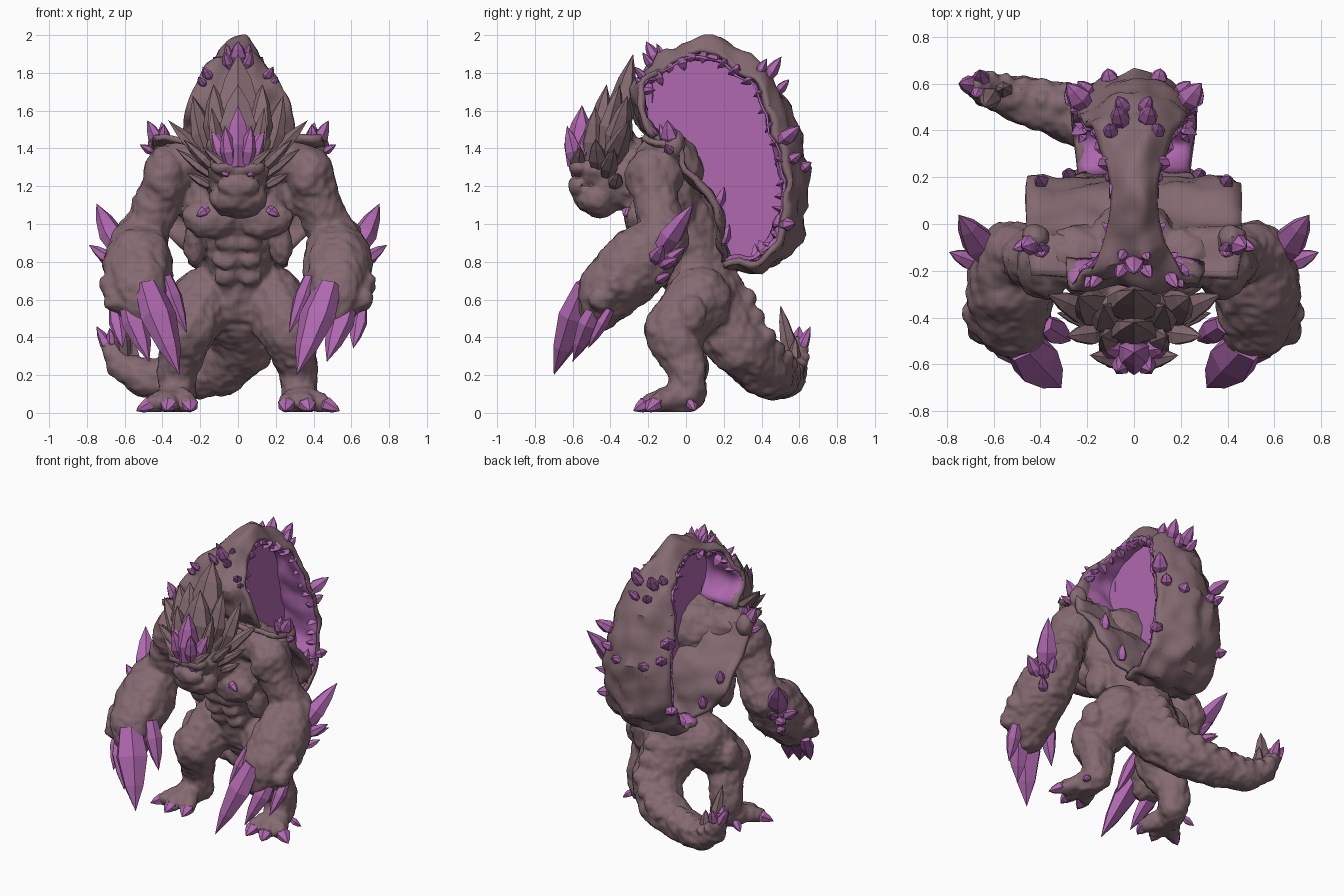
import bpy, bmesh, random
from mathutils import Vector, Matrix, noise

random.seed(4)
old = bpy.data.objects.get("Cube")
if old:
    bpy.data.objects.remove(old)


def material(name, rgb):
    m = bpy.data.materials.new(name)
    m.use_nodes = True
    m.diffuse_color = (*rgb, 1)
    m.node_tree.nodes["Principled BSDF"].inputs["Base Color"].default_value = (*rgb, 1)
    return m


HIDE = material("dusky brown hide", (.232, .145, .165))
CRYSTAL = material("violet crystal", (.43, .14, .43))


def finish(bm, name, mat):
    mesh = bpy.data.meshes.new(name)
    bm.to_mesh(mesh)
    bm.free()
    ob = bpy.data.objects.new(name, mesh)
    bpy.context.scene.collection.objects.link(ob)
    mesh.materials.append(mat)
    return ob


def shade(ob, angle):
    bpy.ops.object.select_all(action='DESELECT')
    ob.select_set(True)
    bpy.context.view_layer.objects.active = ob
    bpy.ops.object.shade_smooth_by_angle(angle=angle)


def sides(x):
    return (1, -1) if x else (1,)


def blob(bm, centre, size, mirror=True):
    for s in sides(centre[0] if mirror else 0):
        place = Matrix.Translation((centre[0] * s, centre[1], centre[2]))
        bmesh.ops.create_icosphere(bm, subdivisions=2, radius=1,
                                   matrix=place @ Matrix.Diagonal((*size, 1)))


def chain(bm, points, mirror=True, steps=5):
    for a, b in zip(points, points[1:]):
        for i in range(steps + 1):
            p = Vector(a).lerp(Vector(b), i / steps)
            blob(bm, p[:3], (p[3],) * 3, mirror)


def spike(bm, base, tip, width, flat=.8, count=6, mirror=True):
    for s in sides(tip[0] if mirror else 0):
        a, b = (Vector((p[0] * s, p[1], p[2])) for p in (base, tip))
        place = Matrix.Translation(a) @ (b - a).to_track_quat('Z', 'Y').to_matrix().to_4x4()
        length = (b - a).length
        rings = []
        for h, r in ((0, .7), (.35, 1), (.7, .62)):
            geo = bmesh.ops.create_circle(bm, segments=count, radius=width * r, matrix=place
                                          @ Matrix.Translation((0, 0, h * length))
                                          @ Matrix.Diagonal((1, flat, 1, 1)))
            rings.append(geo["verts"])
        top = bm.verts.new(b)
        faces = [bm.faces.new(rings[0][::-1])]
        for i in range(count):
            j = (i + 1) % count
            for lo, hi in zip(rings, rings[1:]):
                faces.append(bm.faces.new((lo[i], lo[j], hi[j], hi[i])))
            faces.append(bm.faces.new((rings[-1][i], rings[-1][j], top)))
        bmesh.ops.recalc_face_normals(bm, faces=faces)


def spike_group(name, mat, rows, flat=.8, mirror=True):
    bm = bmesh.new()
    for base, tip, width in rows:
        spike(bm, base, tip, width, flat, mirror=mirror)
    return finish(bm, name, mat)


def spline(points, steps=5):
    p = [Vector(q) for q in points]
    p = [p[0] * 2 - p[1]] + p + [p[-1] * 2 - p[-2]]
    out = []
    for a, b, c, d in zip(p, p[1:], p[2:], p[3:]):
        for i in range(steps):
            t = i / steps
            out.append(b + (c - a) * (t / 2) + (a * 2 - b * 5 + c * 4 - d) * (t * t / 2)
                       + (b * 3 - a - c * 3 + d) * (t ** 3 / 2))
    return out + [p[-2]]


def inward(path, i):
    t = path[min(i + 1, len(path) - 1)] - path[max(i - 1, 0)]
    return Vector((0, t.y, -t.x)).normalized()


def on_sheet(path, i, u):
    """Point on a sheet of (y, z, half width, edge sag) stations."""
    p = path[i]
    return Vector((u * p.z, p.x, p.y)) + inward(path, i) * (p.w * u * u)


def ribbon(name, path, rough, thick, mat, cols=16):
    bm = bmesh.new()
    rows = []
    for i in range(len(path)):
        row = []
        for j in range(cols + 1):
            co = on_sheet(path, i, 2 * j / cols - 1)
            row.append(bm.verts.new(co + inward(path, i) * noise.noise(co * 9) * rough))
        rows.append(row)
    for a, b in zip(rows, rows[1:]):
        for j in range(cols):
            bm.faces.new((a[j], a[j + 1], b[j + 1], b[j]))
    ob = finish(bm, name, mat)
    solid = ob.modifiers.new("thickness", 'SOLIDIFY')
    solid.thickness, solid.offset = thick, -1
    shade(ob, .6)


# Body masses, later fused into one skin
bm = bmesh.new()
for c, size in (
        ((0, -.1, 1.12), (.33, .2, .25)), ((.14, -.24, 1.03), (.16, .09, .11)),
        ((.24, -.14, 1.33), (.2, .14, .14)), ((.38, -.17, 1.25), (.13, .16, .17)),
        ((.42, -.06, 1.42), (.06, .06, .08)), ((.38, .03, .52), (.05, .08, .1)),
        ((0, -.43, 1.29), (.17, .17, .13)), ((0, -.47, 1.13), (.16, .12, .1)),
        ((0, -.39, 1.42), (.18, .13, .16)), ((.07, -.56, 1.3), (.08, .06, .04)),
        ((0, -.56, 1.2), (.12, .06, .06)), ((.23, -.1, .9), (.06, .1, .13))):
    blob(bm, c, size)
for row in range(3):
    blob(bm, (.06, -.2 + row * .04, .9 - row * .09), (.07, .05, .05))
chain(bm, [(0, -.4, 1.22, .15), (0, -.12, 1.28, .22)])
chain(bm, [(0, -.03, .98, .22), (0, .06, .75, .2), (0, .12, .6, .21)])

# Arms
chain(bm, [(.39, -.17, 1.2, .13), (.47, -.13, 1, .125), (.52, -.12, .92, .14),
           (.53, -.26, .79, .195), (.52, -.41, .65, .17), (.5, -.46, .54, .11)])
for i in range(9):
    blob(bm, (.6 + random.uniform(-.06, .08), -.14 - i * .04, .92 - i * .04), (.07, .06, .07))

# Legs and toes
chain(bm, [(.18, .07, .6, .18), (.27, -.07, .43, .155), (.32, .01, .24, .11),
           (.32, .01, .1, .1), (.35, -.07, .07, .085)])
for x, y in ((.26, -.18), (.36, -.2), (.45, -.16)):
    chain(bm, [(.34, -.06, .08, .075), (x, y, .05, .052)])

# Tail with a ridge of scales
tail = [(0, .15, .54, .2), (.03, .29, .35, .165), (-.1, .41, .23, .15), (-.3, .48, .19, .125),
        (-.48, .53, .18, .105), (-.62, .57, .25, .08), (-.68, .59, .36, .05)]
chain(bm, tail, mirror=False)
for a, b in zip(tail, tail[1:]):
    for t in (.1, .6):
        p = Vector(a).lerp(Vector(b), t)
        r = p[3]
        for dx, dy, dz in ((.2, .7, .4), (.1, .2, .8)):
            blob(bm, (p[0] + dx * r, p[1] + dy * r, p[2] + dz * r), (r * .36,) * 3, False)

body = finish(bm, "body", HIDE)
skin = body.modifiers.new("fuse", 'REMESH')
skin.mode, skin.voxel_size = 'VOXEL', .014
soft = body.modifiers.new("soften", 'SMOOTH')
soft.factor, soft.iterations = .5, 4
bpy.context.view_layer.update()
fused = bpy.data.meshes.new_from_object(body.evaluated_get(bpy.context.evaluated_depsgraph_get()))
body.modifiers.clear()
body.data = fused
if not fused.materials:
    fused.materials.append(HIDE)
normals = [v.normal.copy() for v in fused.vertices]
for v, n in zip(fused.vertices, normals):
    v.co += n * (noise.noise(v.co * 11) * .014 + noise.noise(v.co * 27) * .007)
    v.co.z = max(v.co.z, .004)
shade(body, .7)

# Hollow shell arching over the back
arch = spline([(-.19, 1.45, .29, .01), (-.27, 1.6, .28, .01), (-.24, 1.78, .21, .02),
               (-.1, 1.92, .13, .05), (.1, 1.99, .1, .07), (.3, 1.92, .12, .08),
               (.48, 1.75, .19, .08), (.58, 1.52, .24, .1), (.65, 1.24, .26, .11),
               (.62, 1, .27, .1), (.52, .82, .27, .08), (.37, .73, .26, .06), (.2, .75, .24, .03)])
ribbon("back_shell", arch, .05, .03, HIDE)

# Crystal lining, level with the rim of the shell
lining = []
for i, p in enumerate(arch):
    q = on_sheet(arch, i, 0) + inward(arch, i) * (p.w + .025)
    lining.append(Vector((q.y, q.z, p.z * .96, 0)))
ribbon("hollow_lining", lining, .04, .01, CRYSTAL)

# Sloping back sheet that floors the hollow
slope = spline([(-.22, 1.47, .44, 0), (-.06, 1.41, .46, 0), (.03, 1.27, .46, 0),
                (.15, 1.15, .46, 0), (.19, 1.02, .44, 0), (.2, .9, .32, 0), (.23, .8, .18, 0)])
ribbon("back_sheet", slope, .04, .03, HIDE)

# Crystal wall on the centre line
bm = bmesh.new()
outline = [Vector((0, p.x, p.y)) for p in lining]
outline += [Vector((0, p.x - .02, p.y)) for p in reversed(slope)]
bm.faces.new([bm.verts.new(co) for co in outline])
bmesh.ops.triangulate(bm, faces=bm.faces[:])
wall = finish(bm, "hollow_centre_wall", CRYSTAL)
wall.modifiers.new("thickness", 'SOLIDIFY').thickness = .01

# Jagged crystals around the mouth of the hollow
bm = bmesh.new()
for i in range(8, len(arch) - 6, 2):
    n = inward(arch, i)
    base = on_sheet(arch, i, .86) + n * .025
    along = Vector((0, n.z, -n.y)) * random.uniform(-.04, .04)
    tip = base + n * random.uniform(.04, .09) + along - Vector((.02, 0, 0))
    spike(bm, base, tip, random.uniform(.03, .055), .6, 4)
for i in (3, 17, 25):
    base = on_sheet(slope, i, .85)
    spike(bm, base, base + Vector((.02, .03, .1)), .035, count=5)
finish(bm, "hollow_rim_crystals", CRYSTAL)

# Crystals rooted on the outside of the shell: station, side, length, lean, width
bm = bmesh.new()
for i, u, length, lean, w in (
        (13, 0, .09, 0, .045), (12, .25, .07, .03, .03), (14, .3, .06, .02, .025),
        (10, .7, .07, .04, .03), (9, .8, .05, .03, .025), (29, .3, .1, .02, .045),
        (28, .6, .07, .01, .035), (31, .2, .07, .03, .035), (36, .85, .1, .08, .055),
        (38, .75, .06, .05, .04), (46, .9, .07, .05, .045), (39, .4, .06, .01, .04)):
    base = on_sheet(arch, i, u) + inward(arch, i) * .02
    tip = base - inward(arch, i) * length + Vector((lean, 0, length * .5))
    spike(bm, base, tip, w)
finish(bm, "shell_crystals", CRYSTAL)

# Shoulder and chest crystals
spike_group("body_crystals", CRYSTAL, (
    ((.42, -.08, 1.42), (.48, -.1, 1.55), .05), ((.4, -.1, 1.42), (.39, -.14, 1.53), .035),
    ((.45, -.08, 1.38), (.52, -.11, 1.42), .03), ((.16, -.3, 1.08), (.22, -.325, 1.04), .035)))

# Head crest plates
spike_group("head_crest", HIDE, (
    ((0, -.38, 1.45), (0, -.28, 1.9), .13), ((0, -.47, 1.4), (0, -.42, 1.74), .11),
    ((.09, -.42, 1.4), (.13, -.35, 1.74), .09), ((.15, -.38, 1.36), (.24, -.31, 1.68), .085),
    ((.09, -.5, 1.34), (.14, -.48, 1.62), .07), ((.14, -.4, 1.32), (.37, -.3, 1.55), .07),
    ((.13, -.46, 1.29), (.29, -.48, 1.45), .055), ((.13, -.42, 1.25), (.33, -.38, 1.4), .05),
    ((.15, -.38, 1.2), (.27, -.36, 1.27), .045), ((.04, -.58, 1.28), (.19, -.56, 1.41), .045)),
    flat=.6)

# Brow crystals and eyes
spike_group("brow_crystals", CRYSTAL, (
    ((0, -.57, 1.3), (0, -.55, 1.63), .075), ((.04, -.58, 1.32), (.07, -.63, 1.52), .045),
    ((.06, -.54, 1.33), (.14, -.53, 1.5), .045), ((.05, -.6, 1.26), (.1, -.59, 1.28), .016)),
    flat=1.1)

# Hand claws
spike_group("hand_claws", CRYSTAL, (
    ((.48, -.52, .68), (.31, -.7, .2), .11), ((.38, -.43, .72), (.27, -.5, .42), .06),
    ((.58, -.46, .58), (.47, -.6, .27), .08), ((.65, -.4, .55), (.61, -.52, .34), .05)), flat=.7)

# Elbow crystals
spike_group("elbow_crystals", CRYSTAL, (
    ((.62, -.14, .85), (.75, .04, 1.11), .075), ((.66, -.17, .8), (.79, -.12, .89), .045),
    ((.64, -.12, .78), (.74, -.04, .82), .04), ((.6, -.12, .8), (.66, 0, .88), .04),
    ((.63, -.15, .7), (.7, -.08, .74), .035)))

# Toe claws
spike_group("toe_claws", CRYSTAL, (
    ((.26, -.17, .06), (.25, -.27, .01), .05), ((.36, -.19, .06), (.38, -.28, .01), .05),
    ((.44, -.15, .06), (.54, -.21, .01), .05), ((.4, .02, .06), (.46, .05, .01), .03)))

# Tail tip spikes
spike_group("tail_crystals", CRYSTAL, (
    ((-.67, .59, .32), (-.75, .6, .46), .045), ((-.65, .6, .32), (-.66, .66, .46), .04),
    ((-.66, .58, .34), (-.68, .54, .45), .035)), mirror=False)
spike_group("tail_spikes", HIDE, (
    ((-.6, .56, .29), (-.64, .5, .57), .05), ((-.56, .57, .24), (-.56, .58, .4), .045)),
    mirror=False)
